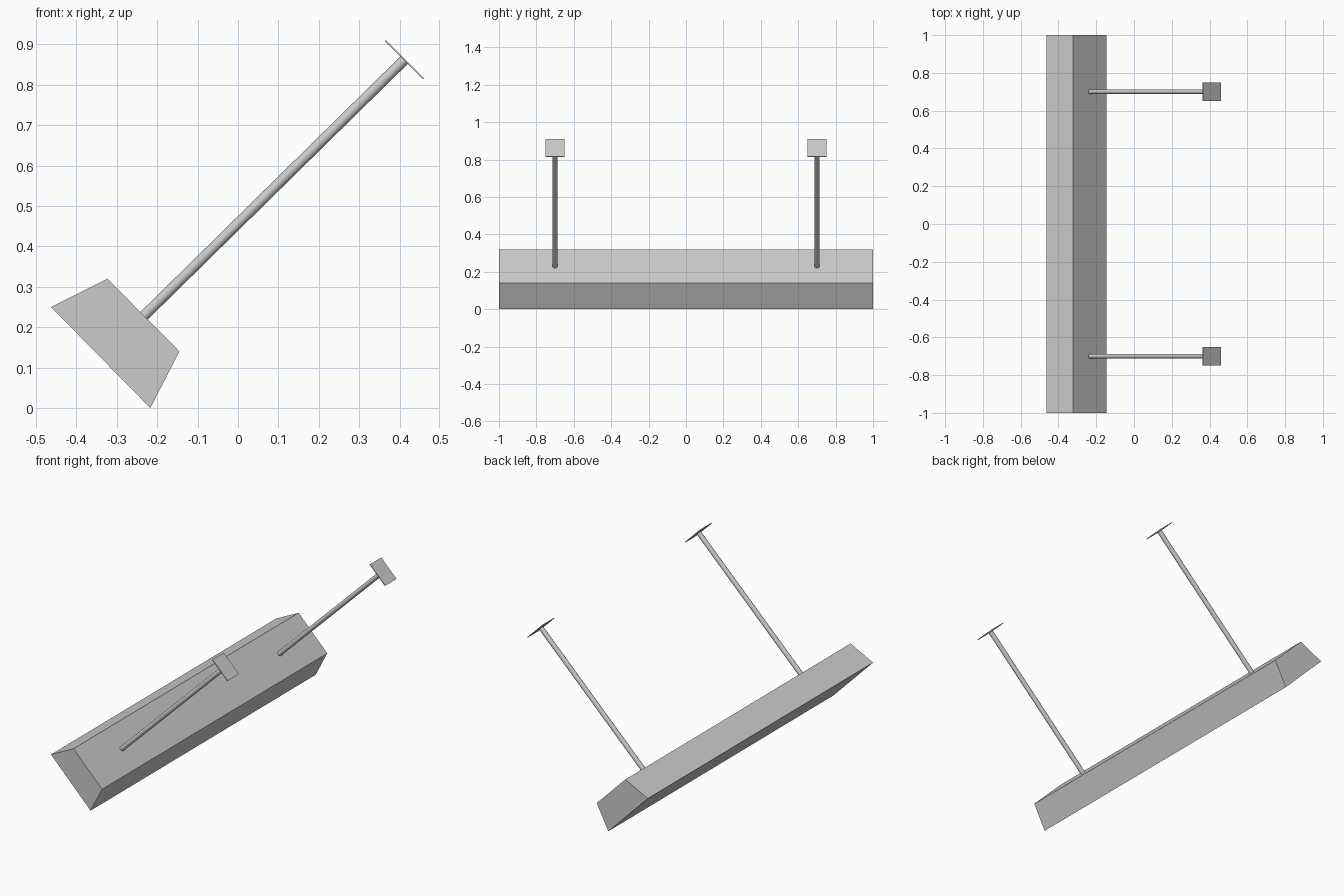
import bpy
import math
from mathutils import Vector

cube = bpy.data.objects.get("Cube")
if cube:
    bpy.data.objects.remove(cube, do_unlink=True)

grey = bpy.data.materials.new("light grey")
grey.use_nodes = True
grey.diffuse_color = (0.6, 0.6, 0.6, 1)
grey.node_tree.nodes["Principled BSDF"].inputs["Base Color"].default_value = (0.6, 0.6, 0.6, 1)

TILT = math.radians(45)
ROD_START = Vector((-0.24, 0, 0.221))
ROD_END = Vector((0.412, 0, 0.862))


def finish(obj, name):
    obj.name = name
    obj.data.materials.append(grey)


# Long tapered body: a trapezoid section swept along y
section = [(-0.463, 0.25), (-0.323, 0.32), (-0.145, 0.14), (-0.217, 0)]
n = len(section)
verts = [(x, y, z) for y in (-1, 1) for x, z in section]
faces = [tuple(reversed(range(n))), tuple(range(n, 2 * n))]
faces += [(i, (i + 1) % n, (i + 1) % n + n, i + n) for i in range(n)]
mesh = bpy.data.meshes.new("body")
mesh.from_pydata(verts, [], faces)
body = bpy.data.objects.new("body", mesh)
bpy.context.collection.objects.link(body)
finish(body, "body")
bpy.context.view_layer.objects.active = body
body.select_set(True)
bpy.ops.object.mode_set(mode='EDIT')
bpy.ops.mesh.select_all(action='SELECT')
bpy.ops.mesh.normals_make_consistent(inside=False)
bpy.ops.object.mode_set(mode='OBJECT')

# Two slanted rods, each ending in a thin square-on plate
for side, y in (("front", -0.7), ("back", 0.7)):
    offset = Vector((0, y, 0))
    axis = ROD_END - ROD_START
    bpy.ops.mesh.primitive_cylinder_add(
        vertices=16, radius=0.013, depth=axis.length,
        location=(ROD_START + ROD_END) / 2 + offset,
        rotation=axis.to_track_quat('Z', 'Y').to_euler())
    rod = bpy.context.object
    finish(rod, side + "_rod")
    bpy.ops.object.shade_smooth_by_angle(angle=math.radians(40))

    bpy.ops.mesh.primitive_cube_add(size=1, location=ROD_END + offset, rotation=(0, TILT, 0))
    plate = bpy.context.object
    plate.scale = (0.134, 0.1, 0.004)
    finish(plate, side + "_plate")
